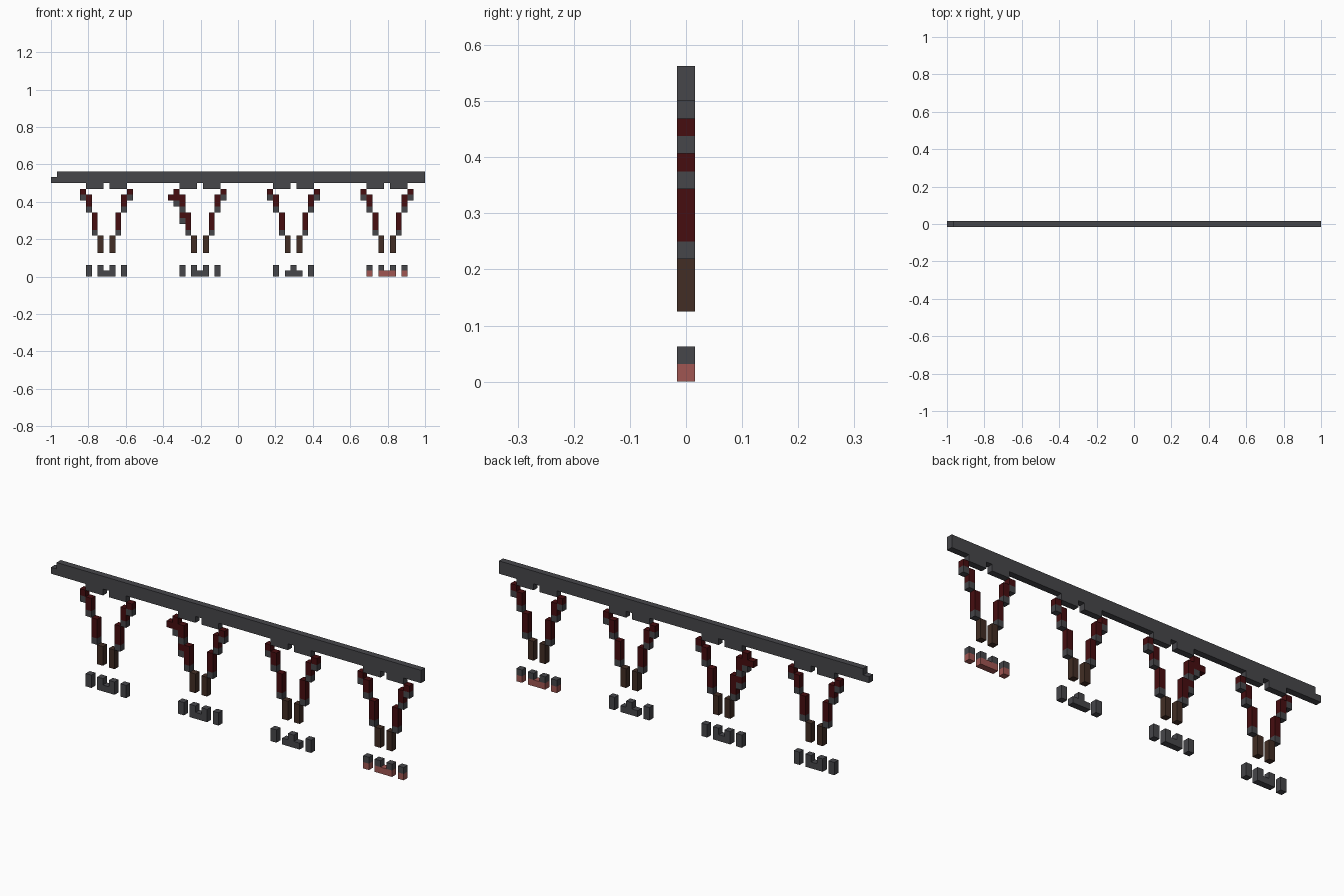
import bpy
import bmesh

CELL = 1 / 32

cube = bpy.data.objects.get("Cube")
if cube:
    bpy.data.objects.remove(cube, do_unlink=True)


def material(name, rgb):
    mat = bpy.data.materials.new(name)
    mat.use_nodes = True
    colour = (*rgb, 1)
    mat.diffuse_color = colour
    mat.node_tree.nodes["Principled BSDF"].inputs["Base Color"].default_value = colour
    return mat


GREY = material("charcoal grey", (0.061, 0.061, 0.068))
RED = material("dark red", (0.062, 0.004, 0.005))
BROWN = material("dark brown", (0.054, 0.027, 0.018))
PINK = material("dusty pink", (0.35, 0.093, 0.084))
MATERIALS = [GREY, RED, BROWN, PINK]


def build(name, boxes):
    """Join boxes given as (column, row, width, height, material) in cells."""
    bm = bmesh.new()
    for col, row, wide, high, mat in boxes:
        verts = bmesh.ops.create_cube(bm, size=1)["verts"]
        bmesh.ops.scale(bm, verts=verts, vec=(wide * CELL, CELL, high * CELL))
        centre = ((col + wide / 2 - 32) * CELL, 0, (row + high / 2) * CELL)
        bmesh.ops.translate(bm, verts=verts, vec=centre)
        for face in {f for v in verts for f in v.link_faces}:
            face.material_index = MATERIALS.index(mat)
    mesh = bpy.data.meshes.new(name)
    bm.to_mesh(mesh)
    bm.free()
    for mat in MATERIALS:
        mesh.materials.append(mat)
    obj = bpy.data.objects.new(name, mesh)
    bpy.context.collection.objects.link(obj)


# Long top rail with a notch at one end
build("top_rail", [(0, 16, 64, 1, GREY), (1, 17, 63, 1, GREY)])

# Stepped strand, outward offset from the middle column
STRAND = [
    (1, 4, 3, BROWN),
    (2, 7, 1, GREY), (2, 8, 3, RED),
    (3, 11, 1, GREY), (3, 12, 2, RED),
    (4, 13, 1, GREY), (4, 14, 1, RED),
]

for n in range(4):
    mid = 9 + 16 * n
    tag = str(n + 1)

    # Hanging brackets under the rail and the strands below them
    build("bracket_" + tag, [(mid - 3, 15, 3, 1, GREY), (mid + 1, 15, 3, 1, GREY)])
    for side, label in ((-1, "right"), (1, "left")):
        boxes = [(mid + side * out, row, 1, high, mat) for out, row, high, mat in STRAND]
        # Extra side branch on one strand
        if n == 1 and side == -1:
            boxes = [b for b in boxes if b[:2] != (mid - 4, 13)]
            boxes += [(mid - 5, 13, 2, 1, RED), (mid - 4, 12, 1, 1, GREY),
                      (mid - 3, 10, 1, 1, RED), (mid - 3, 9, 1, 1, GREY)]
        build(f"{label}_strand_{tag}", boxes)

    # Floor pieces: two posts and a low block with raised tips
    base = PINK if n == 3 else GREY
    tips = [mid] if n == 2 else [mid - 1, mid + 1]
    build("floor_block_" + tag,
          [(mid - 1, 0, 3, 1, base)] + [(col, 1, 1, 1, GREY) for col in tips])
    for side, label in ((-1, "right"), (1, "left")):
        col = mid + 3 * side
        build(f"{label}_floor_post_{tag}",
              [(col, 0, 1, 1, base), (col, 1, 1, 1, GREY)])
